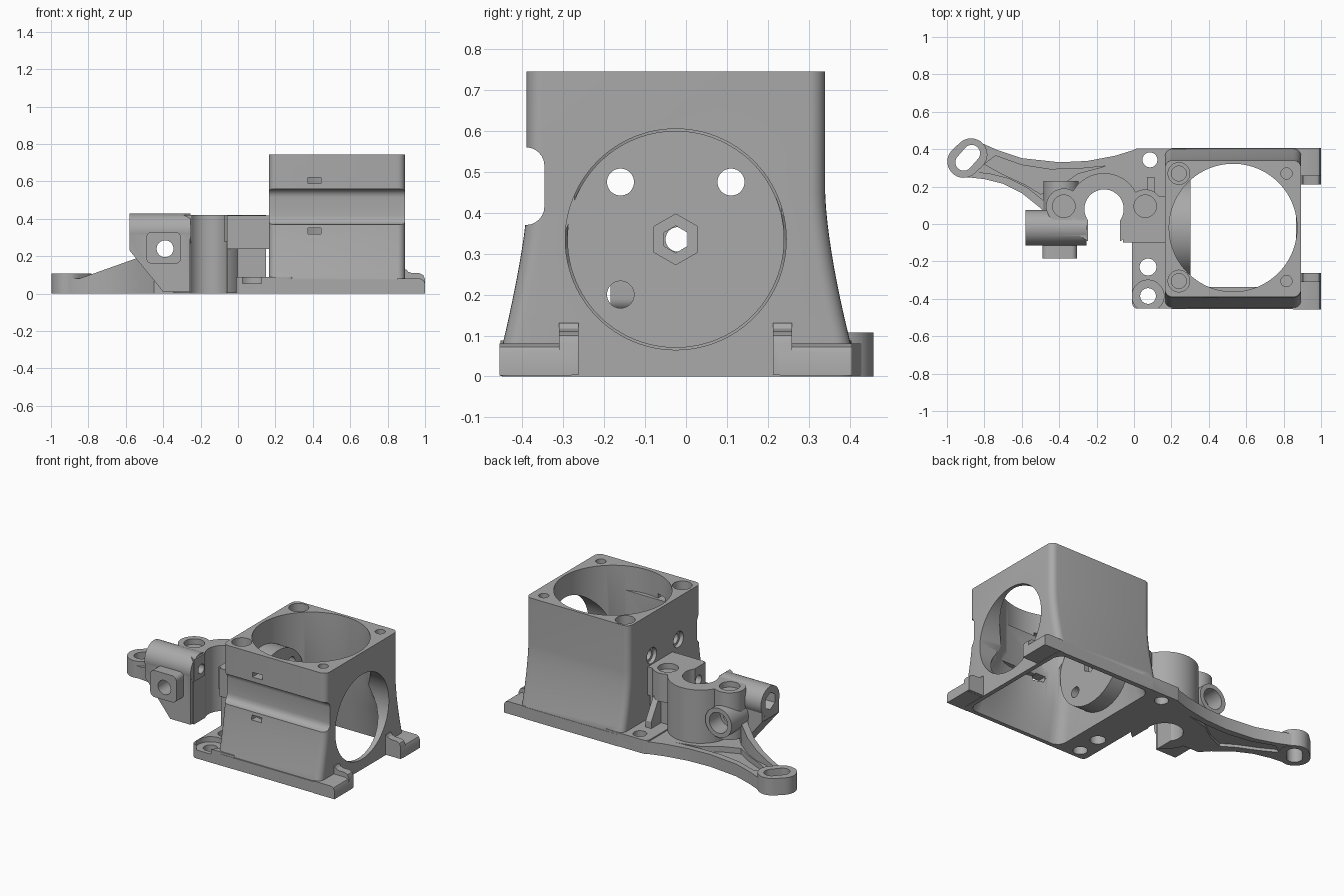
import bpy, bmesh
from math import sin, cos, pi

if "Cube" in bpy.data.objects:
    bpy.data.objects.remove(bpy.data.objects["Cube"])

GREY = (0.4, 0.4, 0.4, 1)
mat = bpy.data.materials.new("grey plastic")
mat.use_nodes = True
mat.diffuse_color = GREY
mat.node_tree.nodes["Principled BSDF"].inputs["Base Color"].default_value = GREY


def loft(name, rings):
    """Closed solid through matching rings of 3D points."""
    bm = bmesh.new()
    loops = [[bm.verts.new(p) for p in ring] for ring in rings]
    n = len(loops[0])
    for a, b in zip(loops, loops[1:]):
        for i in range(n):
            j = (i + 1) % n
            bm.faces.new((a[i], a[j], b[j], b[i]))
    bm.faces.new(loops[0][::-1])
    bm.faces.new(loops[-1])
    bmesh.ops.recalc_face_normals(bm, faces=bm.faces)
    me = bpy.data.meshes.new(name)
    bm.to_mesh(me)
    bm.free()
    me.materials.append(mat)
    ob = bpy.data.objects.new(name, me)
    bpy.context.collection.objects.link(ob)
    return ob


def prism(axis, pts, lo, hi, name="solid"):
    """Extrude a 2D outline along an axis; the outline uses the other two axes."""
    place = {"x": lambda u, v, w: (w, u, v),
             "y": lambda u, v, w: (u, w, v),
             "z": lambda u, v, w: (u, v, w)}[axis]
    return loft(name, [[place(u, v, w) for u, v in pts] for w in (lo, hi)])


def circle(u, v, r, n=48):
    return [(u + r * cos(2 * pi * i / n + pi / 2), v + r * sin(2 * pi * i / n + pi / 2)) for i in range(n)]


def cyl(axis, u, v, r, lo, hi, n=48, name="cylinder"):
    return prism(axis, circle(u, v, r, n), lo, hi, name)


def rounded(u0, v0, u1, v1, r, n=6):
    pts = []
    corners = ((u1 - r, v1 - r), (u0 + r, v1 - r), (u0 + r, v0 + r), (u1 - r, v0 + r))
    for k, (u, v) in enumerate(corners):
        for i in range(n + 1):
            a = pi / 2 * (k + i / n)
            pts.append((u + r * cos(a), v + r * sin(a)))
    return pts


def box(x0, y0, z0, x1, y1, z1):
    return prism("z", [(x0, y0), (x1, y0), (x1, y1), (x0, y1)], z0, z1)


def stadium(a, b, r, n=16):
    dx, dy = b[0] - a[0], b[1] - a[1]
    d = (dx * dx + dy * dy) ** 0.5
    ux, uy = dx / d, dy / d
    pts = []
    for (cx, cy), s in ((b, -pi / 2), (a, pi / 2)):
        for i in range(n + 1):
            t = s + pi * i / n
            pts.append((cx + r * (ux * cos(t) - uy * sin(t)), cy + r * (uy * cos(t) + ux * sin(t))))
    return pts


def combine(base, tools, op):
    for t in tools:
        t.hide_render = True
        m = base.modifiers.new("bool", "BOOLEAN")
        m.operation, m.solver, m.object = op, "EXACT", t
    bpy.context.view_layer.update()
    dg = bpy.context.evaluated_depsgraph_get()
    me = bpy.data.meshes.new_from_object(base.evaluated_get(dg))
    base.modifiers.clear()
    base.data = me
    for t in tools:
        bpy.data.objects.remove(t)


def finish(ob):
    ob.data.materials.clear()
    ob.data.materials.append(mat)
    for p in ob.data.polygons:
        p.material_index = 0
    bpy.ops.object.select_all(action="DESELECT")
    ob.select_set(True)
    bpy.context.view_layer.objects.active = ob
    bpy.ops.object.shade_smooth_by_angle(angle=0.5)


# Housing: box whose front and back flare out toward the base
rings = []
for z in [0, 0.04] + [0.08 + 0.037 * i for i in range(11)] + [0.745]:
    f = min(1, max(0, (0.4 - z) / 0.33))
    b = min(1, max(0, (0.45 - z) / 0.38))
    rings.append([(x, y, z) for x, y in
                  rounded(0.165, -0.39 - 0.06 * f ** 1.3, 0.893, 0.34 + 0.065 * b ** 1.5, 0.04)])
housing = loft("housing", rings)

# Base flange and stepped end feet
low_foot = [(0.85, 0.002), (1, 0.002), (1, 0.055), (0.992, 0.072), (0.975, 0.08), (0.85, 0.08)]
tall_foot = [(0.85, 0.003), (0.999, 0.003), (0.999, 0.08), (0.99, 0.1), (0.97, 0.11),
             (0.93, 0.11), (0.91, 0.117), (0.899, 0.13), (0.85, 0.13)]
combine(housing, [
    prism("z", rounded(-0.01, -0.453, 0.3, 0.404, 0.03), 0.001, 0.088),
    box(0.2, -0.455, 0.003, 0.892, 0.405, 0.075),
    prism("y", low_foot, -0.456, -0.28), prism("y", low_foot, 0.23, 0.406),
    prism("y", tall_foot, -0.31, -0.263), prism("y", tall_foot, 0.212, 0.259)], "UNION")

# Main vertical bore, widening below into a squarish skirt cavity
duct = []
for z, w in ((-0.1, 1), (0, 1), (0.2, 0.5), (0.4, 0)):
    ring = []
    for c, s in circle(0, 0, 1, 96):
        k = max(abs(c), abs(s), 0.74)
        ring.append(((1 - w) * (0.53 + 0.342 * c) + w * (0.532 + 0.334 * c / k),
                     (1 - w) * (-0.02 + 0.342 * s) + w * (-0.025 + 0.4 * s / k), z))
    duct.append(ring)
combine(housing, [cyl("z", 0.53, -0.02, 0.342, 0.3, 0.9, 96), loft("duct", duct),
                  cyl("x", -0.025, 0.335, 0.27, 0.3, 1.1, 96)], "DIFFERENCE")

# Inner end disc and the wall behind the front groove
combine(housing, [cyl("x", -0.025, 0.335, 0.265, 0.175, 0.301, 96),
                  box(0.33, -0.38, 0.34, 0.73, -0.336, 0.59)], "UNION")

# Front groove, slots, screw holes
cuts = [prism("x", rounded(-0.6, 0.37, -0.346, 0.56, 0.045), 0.1, 1),
        cyl("x", -0.025, 0.335, 0.062, 0.27, 0.32, 6),
        cyl("x", -0.025, 0.335, 0.033, 0.1, 0.32, 6)]
for z in (0.335, 0.605):
    cuts.append(box(0.375, -0.5, z - 0.015, 0.445, -0.32, z + 0.015))
for y, z in ((-0.16, 0.475), (0.11, 0.475), (-0.16, 0.2)):
    cuts.append(cyl("x", y, z, 0.033, 0.1, 0.35))
    if z > 0.4:
        cuts.append(cyl("x", y, z, 0.05, 0.1, 0.19))
for y in (-0.305, 0.27):
    cuts += [cyl("z", 0.24, y, 0.058, 0.66, 0.8), cyl("z", 0.24, y, 0.04, 0.56, 0.7),
             cyl("z", 0.815, y, 0.03, 0.6, 0.8)]
cuts += [cyl("z", 0.075, -0.385, 0.085, 0.055, 0.12), cyl("z", 0.075, -0.385, 0.042, -0.1, 0.2),
         cyl("z", 0.075, -0.23, 0.045, -0.1, 0.2), cyl("z", 0.085, 0.343, 0.04, -0.1, 0.2)]
combine(housing, cuts, "DIFFERENCE")
finish(housing)

# Clamp block with its lobes and side tubes
clamp = cyl("z", -0.16, 0.08, 0.192, 0.004, 0.42, 64, "clamp")
web = [(-0.579, 0.23), (-0.4, 0.01), (-0.256, 0.01), (-0.256, 0.335), (-0.579, 0.335)]
rib = [(0.1, 0.07), (0.25, 0.07), (0.25, 0.13), (0.17, 0.26), (0.1, 0.26)]
combine(clamp, [
    cyl("z", -0.375, 0.095, 0.095, 0.12, 0.42),
    cyl("z", 0.06, 0.095, 0.09, 0.24, 0.42),
    box(-0.38, -0.01, 0.1, -0.2, 0.14, 0.419),
    box(-0.06, -0.1, 0.24, 0.172, 0.15, 0.419),
    box(-0.03, -0.03, 0.05, 0.15, 0.15, 0.25),
    prism("y", web, -0.112, 0.06),
    cyl("x", -0.02, 0.335, 0.094, -0.58, -0.255),
    cyl("y", -0.39, 0.24, 0.093, -0.09, 0.23),
    prism("y", rounded(-0.49, 0.16, -0.305, 0.33, 0.03), -0.185, -0.02),
    prism("x", rib, 0.07, 0.11)], "UNION")

# Rod channel, screw pockets and tube bores
cuts = [cyl("z", -0.16, 0.08, 0.105, -0.1, 0.6, 64),
        box(-0.245, -0.3, -0.1, -0.075, 0.02, 0.6),
        box(-0.25, -0.3, -0.1, -0.06, 0.04, 0.28),
        cyl("y", -0.39, 0.24, 0.045, -0.3, 0.3), cyl("y", -0.39, 0.24, 0.065, 0.12, 0.3),
        cyl("x", -0.02, 0.335, 0.03, -0.7, 0.3), cyl("x", -0.02, 0.335, 0.055, -0.7, -0.47, 6)]
for x in (-0.375, 0.06):
    cuts.append(cyl("z", x, 0.095, 0.06, 0.385, 0.6))
combine(clamp, cuts, "DIFFERENCE")
finish(clamp)

# Curved arm with a thin web and a rising rib on its inner edge
outer_edge = [(0.02, 0.402), (-0.1, 0.365), (-0.25, 0.337), (-0.4, 0.33), (-0.6, 0.352), (-0.73, 0.395), (-0.82, 0.435)]
inner_edge = [(-0.89, 0.25), (-0.8, 0.24), (-0.7, 0.215), (-0.6, 0.165), (-0.5, 0.085), (-0.45, 0.03)]
arm = prism("z", outer_edge + inner_edge + [(-0.3, 0.03), (0.02, 0.1)], 0.002, 0.08, "arm")
pocket = [(-0.15, 0.31), (-0.3, 0.295), (-0.45, 0.292), (-0.6, 0.315), (-0.74, 0.365),
          (-0.8, 0.32), (-0.7, 0.265), (-0.58, 0.21), (-0.5, 0.16), (-0.4, 0.2), (-0.3, 0.27)]
combine(arm, [prism("z", pocket, 0.045, 0.3), prism("z", pocket, -0.1, 0.02)], "DIFFERENCE")
strip = inner_edge + [(u + 0.03, v + 0.03) for u, v in reversed(inner_edge)]
rising_rib = prism("z", strip, 0.01, 0.24)
above = [(-1.1, 0.4), (-1.1, 0.075), (-0.85, 0.08), (-0.4, 0.24), (-0.4, 0.4)]
combine(rising_rib, [prism("y", above, -0.2, 0.6)], "DIFFERENCE")
end_a, end_b = (-0.911, 0.334), (-0.871, 0.371)
combine(arm, [rising_rib, prism("z", stadium(end_a, end_b, 0.087), 0, 0.108)], "UNION")
combine(arm, [prism("z", stadium((-0.91, 0.33), (-0.868, 0.378), 0.045), -0.1, 0.3),
              cyl("z", -0.16, 0.08, 0.105, -0.1, 0.6, 64),
              cyl("y", -0.39, 0.24, 0.045, -0.3, 0.3)], "DIFFERENCE")
finish(arm)
